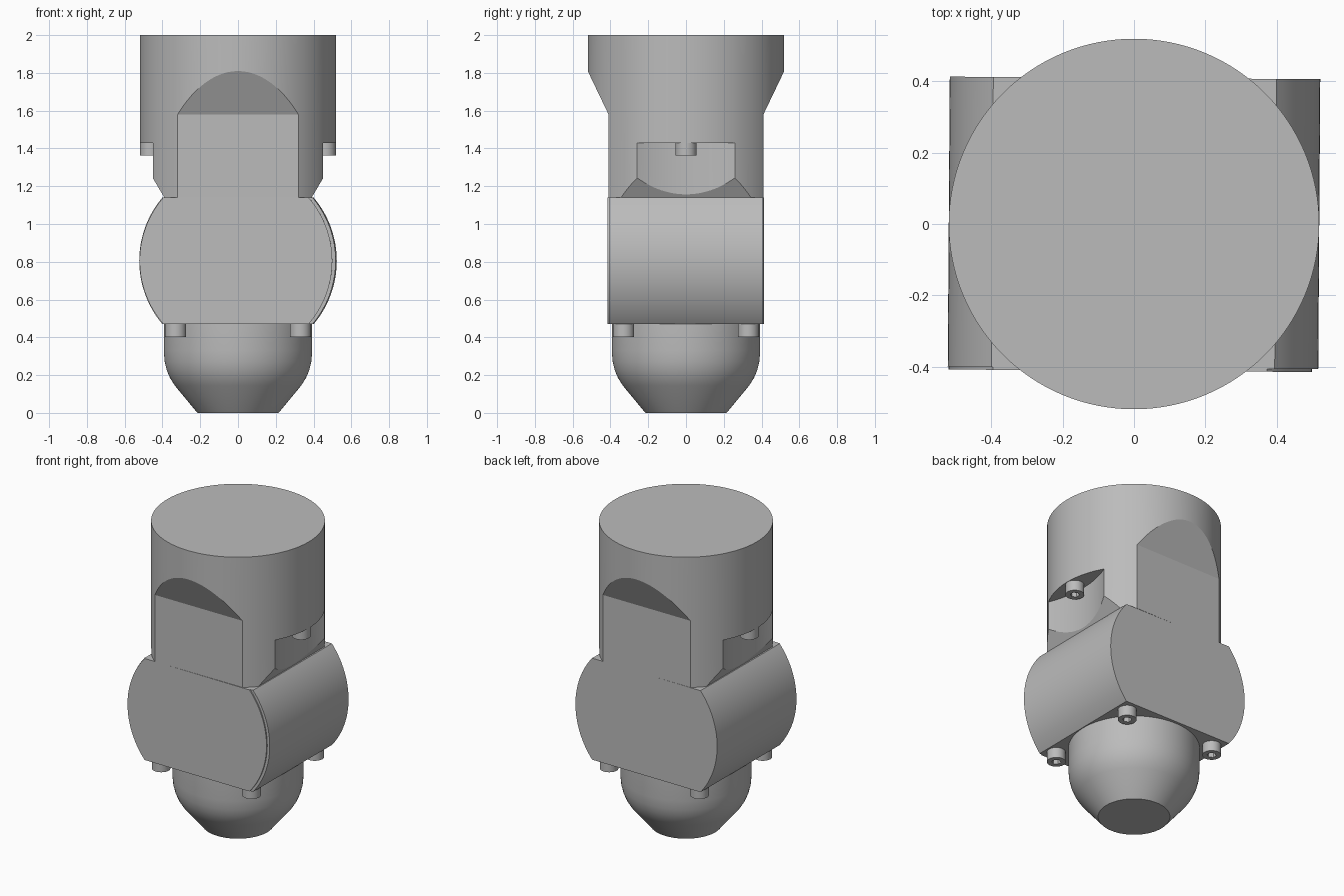
import bpy, bmesh, math
from mathutils import Matrix

if "Cube" in bpy.data.objects:
    bpy.data.objects.remove(bpy.data.objects["Cube"], do_unlink=True)

grey = bpy.data.materials.new("plain grey")
grey.use_nodes = True
colour = (0.5, 0.5, 0.5, 1)
grey.diffuse_color = colour
grey.node_tree.nodes["Principled BSDF"].inputs["Base Color"].default_value = colour


def make(name, bm):
    bmesh.ops.recalc_face_normals(bm, faces=bm.faces[:])
    mesh = bpy.data.meshes.new(name)
    bm.to_mesh(mesh)
    bm.free()
    mesh.materials.append(grey)
    ob = bpy.data.objects.new(name, mesh)
    bpy.context.collection.objects.link(ob)
    return ob


def cylinder(name, radius, z0, z1, x=0, y=0, sides=128):
    bm = bmesh.new()
    bmesh.ops.create_cone(bm, cap_ends=True, segments=sides, radius1=radius, radius2=radius,
                          depth=z1 - z0, matrix=Matrix.Translation((x, y, (z0 + z1) / 2)))
    return make(name, bm)


def prism(name, profile, axis, start, end):
    """Extrude a (side, z) profile along x or y."""
    place = (lambda a, z: (start, a, z)) if axis == "x" else (lambda a, z: (a, start, z))
    bm = bmesh.new()
    face = bm.faces.new([bm.verts.new(place(a, z)) for a, z in profile])
    new = bmesh.ops.extrude_face_region(bm, geom=[face])["geom"]
    shift = (end - start, 0, 0) if axis == "x" else (0, end - start, 0)
    bmesh.ops.translate(bm, vec=shift, verts=[v for v in new if isinstance(v, bmesh.types.BMVert)])
    return make(name, bm)


def cut(ob, tool, operation="DIFFERENCE"):
    mod = ob.modifiers.new("cut", "BOOLEAN")
    mod.operation, mod.object, mod.solver = operation, tool, "EXACT"
    bpy.context.view_layer.objects.active = ob
    bpy.ops.object.modifier_apply(modifier=mod.name)
    bpy.data.objects.remove(tool, do_unlink=True)


def smooth(ob):
    bpy.ops.object.select_all(action="DESELECT")
    ob.select_set(True)
    bpy.context.view_layer.objects.active = ob
    bpy.ops.object.shade_smooth_by_angle(angle=math.radians(20))


def mirrored(half):
    return half + [(-a, z) for a, z in reversed(half)]


def drum(radius, low, high, middle, x=0):
    """Round outline with flat top and bottom."""
    a = math.asin((high - middle) / radius)
    b = math.asin((low - middle) / radius)
    steps = [b + (a - b) * i / 32 for i in range(33)]
    return [(p + x, z) for p, z in mirrored([(radius * math.cos(t), middle + radius * math.sin(t))
                                            for t in steps])]


# Upper body: round column with flat front and back, bevelled sides and two pockets
upper = cylinder("upper_body", 0.52, 1.14, 2.0)
cut(upper, prism("flats", mirrored([(0.41, 1.1), (0.41, 1.58), (0.525, 1.82), (0.525, 2.1)]),
                 "x", -1, 1), "INTERSECT")
cut(upper, prism("bevels", mirrored([(0.366, 1.1), (0.39, 1.14), (0.54, 1.394), (0.54, 2.1)]),
                 "y", -1, 1), "INTERSECT")
for side in (-1, 1):
    cut(upper, cylinder("pocket", 0.676, 1.0, 1.43, x=side * 1.076, sides=192))
smooth(upper)

# Joint block, turned very slightly, with a thin front plate
turn = Matrix.Rotation(math.radians(-0.4), 4, "Z")
block = prism("joint_block", drum(0.52, 0.47, 1.14, 0.805), "y", -0.404, 0.41)
plate = prism("front_plate", drum(0.51, 0.47, 1.14, 0.805, x=-0.008), "y", -0.412, -0.403)
for ob in (block, plate):
    ob.data.transform(turn)
    smooth(ob)

# Rounded nose below the joint
outline = [(0, 0), (0.215, 0), (0.335, 0.145), (0.36, 0.185), (0.377, 0.225),
           (0.388, 0.27), (0.393, 0.33), (0.393, 0.475), (0, 0.475)]
bm = bmesh.new()
points = [bm.verts.new((r, 0, z)) for r, z in outline]
edges = [bm.edges.new(pair) for pair in zip(points, points[1:])]
bmesh.ops.spin(bm, geom=points + edges, cent=(0, 0, 0), axis=(0, 0, 1),
               angle=math.tau, steps=128, use_duplicate=False)
bmesh.ops.remove_doubles(bm, verts=bm.verts[:], dist=0.0001)
smooth(make("nose", bm))


# Socket-head screws
def screw(name, x, y, top):
    head = cylinder(name, 0.056, top - 0.068, top + 0.002, x, y, sides=40)
    cut(head, cylinder("socket", 0.028, top - 0.1, top - 0.03, x, y, sides=6))
    smooth(head)


for sx, side in ((1, "left"), (-1, "right")):
    screw(side + "_pocket_screw", sx * 0.462, 0, 1.43)
    for sy, end in ((-1, "front"), (1, "back")):
        screw(f"{end}_{side}_screw", sx * 0.33, sy * 0.33, 0.47)
